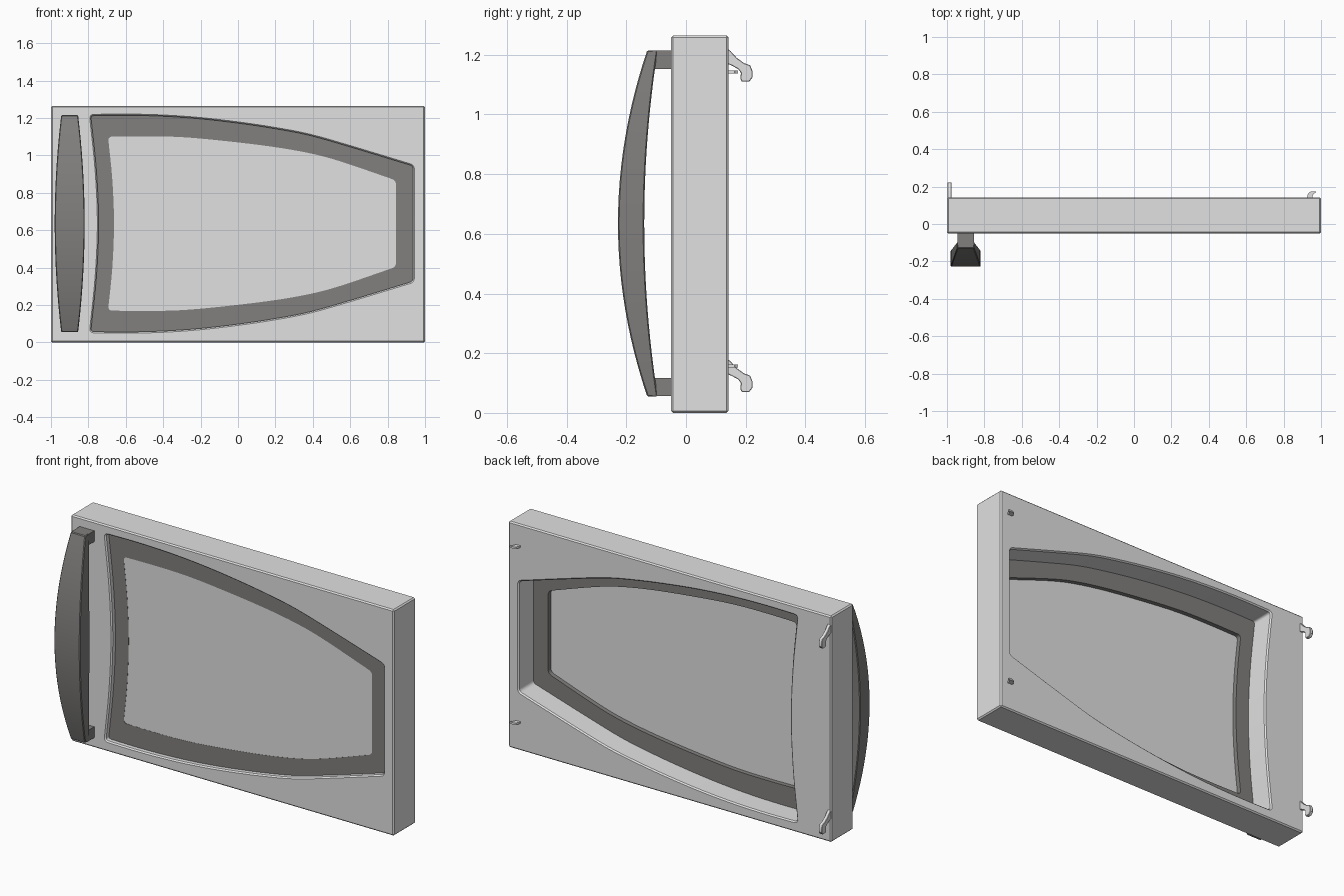
import bpy, bmesh, math
from mathutils import Vector

if "Cube" in bpy.data.objects:
    bpy.data.objects.remove(bpy.data.objects["Cube"], do_unlink=True)


def material(name, col):
    m = bpy.data.materials.new(name)
    m.use_nodes = True
    m.diffuse_color = (*col, 1)
    m.node_tree.nodes["Principled BSDF"].inputs["Base Color"].default_value = (*col, 1)
    return m


LIGHT = material("light grey", (0.75, 0.75, 0.75))
DARK = material("dark grey", (0.22, 0.215, 0.21))
MID = 0.635  # height of the mirror line


def finish(name, bm, mat, bevel=0):
    """Chamfer hard edges, make the object, smooth the gentle curves."""
    bmesh.ops.recalc_face_normals(bm, faces=bm.faces[:])
    if bevel:
        hard = [e for e in bm.edges if len(e.link_faces) == 2 and e.calc_face_angle() > 0.7]
        bmesh.ops.bevel(bm, geom=hard, offset=bevel, segments=1, profile=0.5,
                        affect='EDGES', clamp_overlap=False)
        bmesh.ops.recalc_face_normals(bm, faces=bm.faces[:])
    me = bpy.data.meshes.new(name)
    bm.to_mesh(me)
    bm.free()
    me.materials.append(mat)
    ob = bpy.data.objects.new(name, me)
    bpy.context.collection.objects.link(ob)
    bpy.ops.object.select_all(action='DESELECT')
    ob.select_set(True)
    bpy.context.view_layer.objects.active = ob
    bpy.ops.object.shade_smooth_by_angle(angle=math.radians(30))
    return ob


def prism(name, loops, place, t0, t1, mat, bevel=0):
    """Extrude closed 2D loops (first outer, then holes) from t0 to t1."""
    bm = bmesh.new()
    caps = ([], [])
    for loop in loops:
        n = len(loop)
        rings = [[bm.verts.new(place(a, b, t)) for a, b in loop] for t in (t0, t1)]
        for i in range(n):
            j = (i + 1) % n
            bm.faces.new((rings[0][i], rings[0][j], rings[1][j], rings[1][i]))
            for cap, r in zip(caps, rings):
                cap.append(bm.edges.get((r[i], r[j])))
    normal = Vector(place(0, 0, 1)) - Vector(place(0, 0, 0))
    for cap in caps:
        bmesh.ops.triangle_fill(bm, edges=cap, use_beauty=True, normal=normal)
    return finish(name, bm, mat, bevel)


def spline(pts, steps=4):
    """Smooth curve through the points."""
    p = [Vector(q) for q in pts]
    if len(p) == 2:
        return p
    p = [2 * p[0] - p[1]] + p + [2 * p[-1] - p[-2]]
    out = []
    for i in range(1, len(p) - 2):
        a, b, c, d = p[i - 1:i + 3]
        for k in range(steps):
            t = k / steps
            out.append(0.5 * (2 * b + (c - a) * t + (2 * a - 5 * b + 4 * c - d) * t * t
                              + (3 * b - a - 3 * c + d) * t ** 3))
    return out + [p[-2]]


def window_outline(top, left_low, r):
    """Closed outline mirrored about MID, with rounded corners of size r."""
    def flip(pts):
        return [(x, 2 * MID - z) for x, z in reversed(pts)]
    left = left_low + flip(left_low)[1:]
    chains = [spline(c) for c in (top, [top[-1], flip(top)[0]], flip(top), left)]
    out = []
    for i, ch in enumerate(chains):
        nxt = chains[(i + 1) % 4]
        c = ch[-1]
        a = c + (ch[-2] - c).normalized() * r
        b = c + (nxt[1] - c).normalized() * r
        out += ch[1:-1]
        out += [a * (1 - t) ** 2 + c * 2 * t * (1 - t) + b * t * t
                for t in (k / 6 for k in range(7))]
    return [tuple(p) for p in out]


def xz(a, b, t):
    return (a, t, b)


def yz(a, b, t):
    return (t, a, b)


def xy(a, b, t):
    return (a, b, t)


opening = window_outline(
    [(-.787, 1.212), (-.6, 1.214), (-.4, 1.209), (-.2, 1.195), (0, 1.172),
     (.2, 1.142), (.385, 1.106), (.6, 1.045), (.936, .943)],
    [(-.787, 2 * MID - 1.212), (-.757, .35), (-.745, MID)], 0.018)
pane = window_outline(
    [(-.695, 1.10), (-.5, 1.102), (-.31, 1.098), (-.1, 1.08), (.17, 1.048),
     (.38, 1.012), (.55, .967), (.845, .866)],
    [(-.695, 2 * MID - 1.10), (-.672, .4), (-.663, MID)], 0.024)

# Door slab with a shaped opening, dark window frame and pane
slab = [(-1, 0), (1, 0), (1, 1.265), (-1, 1.265)]
prism("door_body", [slab, opening], xz, -0.05, 0.143, LIGHT, 0.007)
prism("window_frame", [opening, pane], xz, -0.02, 0.013, DARK)
prism("window_pane", [pane], xz, -0.019, -0.012, LIGHT)

# Bowed handle: rectangular section that widens towards the middle
bm = bmesh.new()
prev = None
N = 24
for i in range(N + 1):
    t = -1 + 2 * i / N
    z, bow = MID + 0.58 * t, 1 - t * t
    w, yo, yi = 0.045 + 0.035 * bow, -0.13 - 0.098 * bow, -0.095 - 0.045 * bow
    ring = [bm.verts.new((-0.9 + sx * w, y, z))
            for sx, y in ((-1, yo), (1, yo), (1, yi), (-1, yi))]
    if prev:
        for k in range(4):
            m = (k + 1) % 4
            bm.faces.new((prev[k], prev[m], ring[m], ring[k]))
    if i in (0, N):
        bm.faces.new(ring)
    prev = ring
finish("handle_grip", bm, DARK, 0.004)

# Handle posts
for name, z0 in (("handle_post_bottom", 0.056), ("handle_post_top", 1.153)):
    foot = [(-.945, -.112), (-.855, -.112), (-.855, -.045), (-.945, -.045)]
    prism(name, [foot], xy, z0, z0 + 0.061, DARK)

# Latch hooks and hinge tabs on the back
hook = [(.135, 1.225), (.15, 1.212), (.17, 1.19), (.195, 1.172), (.215, 1.165),
        (.223, 1.145), (.223, 1.125), (.212, 1.11), (.187, 1.11), (.182, 1.12),
        (.184, 1.14), (.175, 1.152), (.155, 1.163), (.135, 1.172)]
tab = [(.925, .135), (.927, .155), (.935, .168), (.95, .175), (.972, .175),
       (.972, .168), (.96, .162), (.955, .15), (.955, .135)]
for side, dz in (("top", 0), ("bottom", -1.04)):
    prism("latch_hook_" + side, [[(y, z + dz) for y, z in hook]], yz, -0.996, -0.977, LIGHT, 0.002)
for side, z in (("top", 1.142), ("bottom", 0.157)):
    prism("hinge_tab_" + side, [tab], xy, z - 0.005, z + 0.005, LIGHT)
